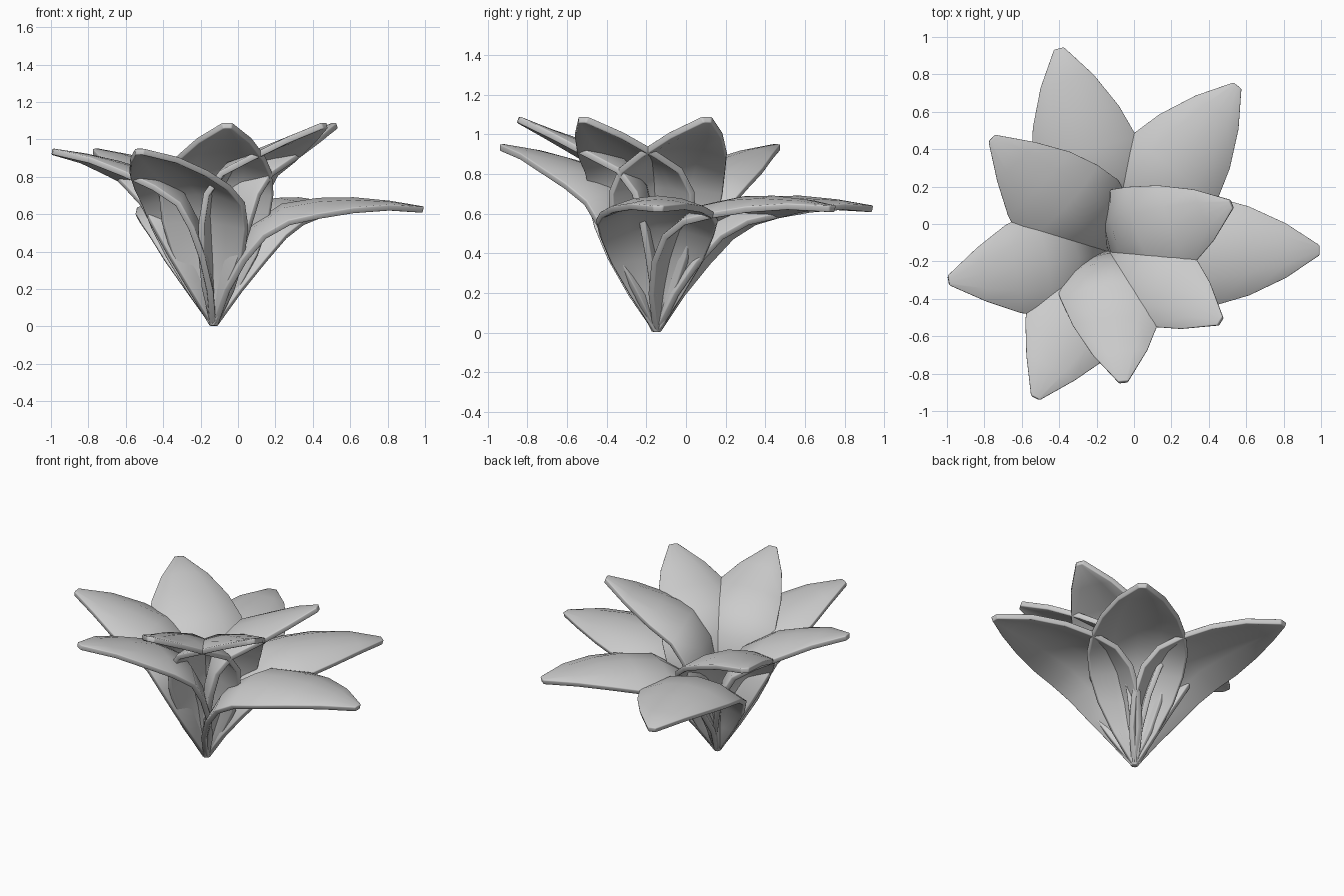
import bpy, bmesh, math
from mathutils import Vector

if "Cube" in bpy.data.objects:
    bpy.data.objects.remove(bpy.data.objects["Cube"])

BASE = Vector((-0.13, -0.15, 0.005))   # all leaves grow from this point

leaf_mat = bpy.data.materials.new("leaf_grey")
leaf_mat.diffuse_color = (0.6, 0.6, 0.6, 1)
leaf_mat.use_nodes = True
leaf_mat.node_tree.nodes["Principled BSDF"].inputs["Base Color"].default_value = leaf_mat.diffuse_color

# half width along the leaf: (fraction of length, half width)
WIDTH = [(0, .014), (.13, .14), (.24, .225), (.4, .295), (.52, .305),
         (.65, .28), (.74, .24), (.83, .185), (.9, .12), (1, .025)]

# midrib profiles: (distance from base, height) for the three tiers
LOW = [(.005, 0), (.07, .25), (.15, .44), (.27, .59), (.43, .65), (.65, .67), (.87, .66), (1.12, .62)]
MID = [(.005, 0), (.04, .30), (.09, .53), (.17, .70), (.30, .79), (.45, .845), (.65, .895), (.875, .93)]
HIGH = [(.005, 0), (.01, .30), (.02, .55), (.06, .74), (.14, .85), (.25, .91), (.44, .97), (.70, 1.07)]


def lerp_table(table, t):
    for (a, va), (b, vb) in zip(table, table[1:]):
        if t <= b:
            return va + (vb - va) * (t - a) / (b - a)
    return table[-1][1]


def resample(points, n):
    """Smooth curve through the points, cut into n even steps."""
    p = [Vector(q) for q in points]
    p = [2 * p[0] - p[1]] + p + [2 * p[-1] - p[-2]]
    fine = []
    for a, b, c, d in zip(p, p[1:], p[2:], p[3:]):
        for k in range(20):
            t = k / 20
            fine.append(.5 * (2 * b + (c - a) * t + (2 * a - 5 * b + 4 * c - d) * t * t
                              + (3 * b - a - 3 * c + d) * t ** 3))
    fine.append(p[-2])
    dist = [0]
    for a, b in zip(fine, fine[1:]):
        dist.append(dist[-1] + (b - a).length)
    rows, j = [], 0
    for i in range(n + 1):
        want = dist[-1] * i / n
        while j < len(dist) - 1 and dist[j] < want - 1e-6:
            j += 1
        rows.append(fine[j])
    return rows


def leaf(name, profile, degrees, rows=8, half=2):
    """Arching blade whose sides droop away from the upper face."""
    mid = resample(profile, rows)
    a = math.radians(degrees)
    out = Vector((math.cos(a), math.sin(a), 0))
    side = Vector((-math.sin(a), math.cos(a), 0))
    bm = bmesh.new()
    grid = []
    for i, q in enumerate(mid):
        tan = (mid[min(i + 1, rows)] - mid[max(i - 1, 0)]).normalized()
        w = lerp_table(WIDTH, i / rows)
        line = []
        for j in range(-half, half + 1):
            lat = w * j / half
            drop = lat * lat
            r, z = q.x + tan.y * drop, q.y - tan.x * drop
            line.append(bm.verts.new(BASE + out * r + side * lat + Vector((0, 0, z))))
        grid.append(line)
    for r0, r1 in zip(grid, grid[1:]):
        for k in range(2 * half):
            bm.faces.new((r0[k], r1[k], r1[k + 1], r0[k + 1]))
    bmesh.ops.recalc_face_normals(bm, faces=bm.faces)
    me = bpy.data.meshes.new(name)
    bm.to_mesh(me)
    bm.free()
    me.materials.append(leaf_mat)
    ob = bpy.data.objects.new(name, me)
    bpy.context.collection.objects.link(ob)
    # blade thickness with a softened rim
    sol = ob.modifiers.new("thickness", 'SOLIDIFY')
    sol.thickness = 0.034
    sol.offset = 0
    bev = ob.modifiers.new("soft_rim", 'BEVEL')
    bev.width = 0.01
    bev.segments = 2
    bev.limit_method = 'ANGLE'
    bev.angle_limit = math.radians(55)
    bpy.ops.object.select_all(action='DESELECT')
    ob.select_set(True)
    bpy.context.view_layer.objects.active = ob
    bpy.ops.object.modifier_apply(modifier="thickness")
    bpy.ops.object.modifier_apply(modifier="soft_rim")
    bpy.ops.object.shade_smooth()


# three tiers of three leaves, each covering its own third of the circle
for tier, profile, angles in (("low", LOW, (104, 52.5, .5)),
                              ("middle", MID, (136, 190, 243)),
                              ("high", HIGH, (21.5, -32, -84))):
    for n, ang in enumerate(angles, 1):
        leaf(f"{tier}_leaf_{n}", profile, ang)
